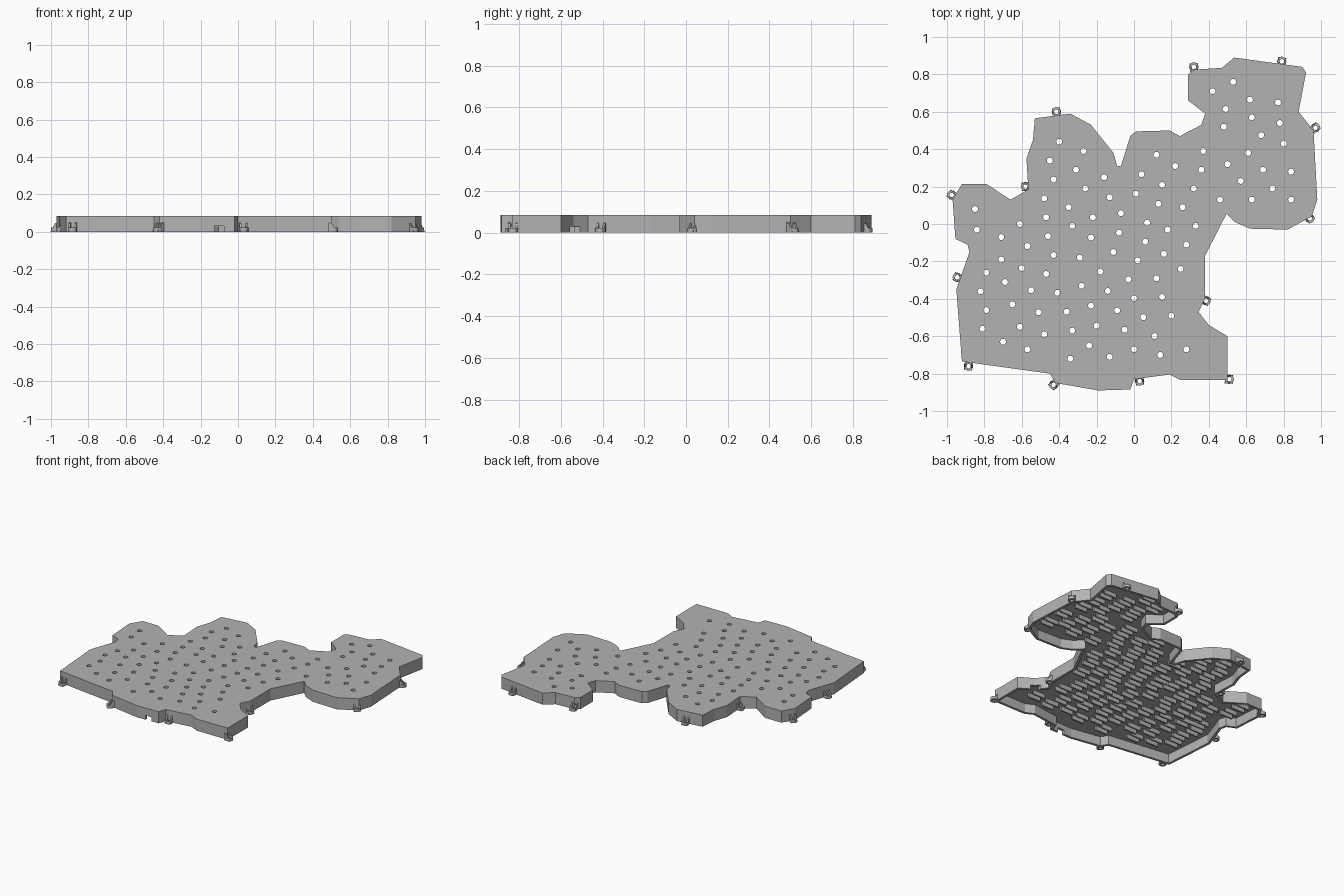
import bpy
import bmesh
import math
from mathutils import Vector, Matrix
from mathutils.geometry import intersect_point_line

default_cube = bpy.data.objects.get("Cube")
if default_cube:
    bpy.data.objects.remove(default_cube, do_unlink=True)

TOP, PLATE, WALL = 0.085, 0.018, 0.018
HOLE_RADIUS = 0.016

grey = bpy.data.materials.new("plain grey")
grey.use_nodes = True
colour = (0.45, 0.45, 0.45, 1)
grey.diffuse_color = colour
grey.node_tree.nodes["Principled BSDF"].inputs["Base Color"].default_value = colour

# Outline of the panel, counter-clockwise, in hundredths
outline = [Vector(p) / 100 for p in (
    (-92, -73.5), (-45, -80), (-42, -85), (-19, -89), (-2, -88.5), (0, -83),
    (19, -80.5), (25, -83.5), (50, -83.5), (50, -60), (40, -54), (34.5, -47),
    (38, -40), (38, -17), (49.5, 5.5), (54, 1), (62, -2.5), (82, -3), (95, 4),
    (98, 13), (96, 50), (88, 60), (92, 81), (90, 84), (53.5, 89), (47, 83.5),
    (32, 82.5), (29, 80), (29, 66), (38, 59), (36, 53), (24.5, 47), (19, 50),
    (1, 49.5), (-2, 47), (-7, 31), (-9, 31), (-11, 38), (-23, 53), (-34, 59),
    (-53, 56.5), (-54, 45), (-57.5, 35), (-56.5, 18.5), (-66, 13), (-79, 21.5),
    (-92, 21.5), (-97, 13), (-95.5, -8), (-89, -11), (-88, -15), (-95, -35))]

# Columns of holes: first y, last y, then the x of each hole on the way
columns = [
    (39, -11, (37, 36, 32, 26, 33, 28)),
    (-24, -67, (25, 28)),
    (31, -70, (22, 15, 13, 7, 6, 2, -3, 0, 5, 11, 14)),
    (37, -67, (12, 4, 1, -7, -8, -11, -18, -14, -9, -5, 0)),
    (-3, -29, (18, 16, 12)),
    (-39, -49, (15, 20)),
    (25, -18, (-16, -13, -22, -23, -29)),
    (-33, -65, (-28, -23, -20, -24)),
    (-71, -72, (-13, -34)),
    (39, -1, (-27, -31, -26, -35, -33)),
    (44, -57, (-40, -45, -43, -48, -47, -46, -43, -47, -41, -36, -33)),
    (0, -59, (-61, -57, -60, -55, -51, -48)),
    (-7, -67, (-71, -71, -69, -65, -61, -57)),
    (8, -3, (-85, -84)),
    (-26, -56, (-79, -82, -79, -81)),
    (-63, -63, (-70,)),
    (71, 52, (42, 49, 48)),
    (32, 13, (50, 46)),
    (76, 38, (53, 62, 63, 68, 61)),
    (65, 43, (77, 78, 80)),
    (28, 13, (84, 84)),
    (23, 13, (57, 63)),
    (29, 19, (69, 74)),
]
holes = []
for first, last, xs in columns:
    for i, x in enumerate(xs):
        t = i / max(1, len(xs) - 1)
        holes.append(Vector((x, first + (last - first) * t)) / 100)

# Edge clips around the outside
clips = [Vector(p) / 100 for p in (
    (32, 84), (79, 87), (97, 51.5), (94, 3), (38.5, -41), (51, -83),
    (3, -84), (-43, -86), (-88.5, -76), (-94.5, -28.5), (-97.5, 15.5),
    (-58, 20), (-41.5, 60))]


def circle(centre, radius, sides):
    """Points of a regular polygon."""
    return [centre + radius * Vector((math.cos(a), math.sin(a)))
            for a in (math.tau * k / sides for k in range(sides))]


def inset(points, distance):
    """Mitred inner offset of a counter-clockwise loop."""
    result = []
    for i, p in enumerate(points):
        before = (p - points[i - 1]).normalized()
        after = (points[(i + 1) % len(points)] - p).normalized()
        n1 = Vector((-before.y, before.x))
        n2 = Vector((-after.y, after.x))
        mitre = (n1 + n2).normalized()
        result.append(p + mitre * distance / max(0.5, mitre.dot(n1)))
    return result


def finish(name, mesh):
    mesh.materials.clear()
    mesh.materials.append(grey)
    obj = bpy.data.objects.new(name, mesh)
    bpy.context.collection.objects.link(obj)
    return obj


def slab(name, loops, bottom, top):
    """Solid slab between two heights; inner loops become openings."""
    curve = bpy.data.curves.new(name, 'CURVE')
    curve.dimensions = '2D'
    curve.fill_mode = 'BOTH'
    curve.extrude = (top - bottom) / 2
    for loop in loops:
        spline = curve.splines.new('POLY')
        spline.points.add(len(loop) - 1)
        for point, p in zip(spline.points, loop):
            point.co = (p.x, p.y, 0, 1)
        spline.use_cyclic_u = True
    helper = bpy.data.objects.new(name + " helper", curve)
    bpy.context.collection.objects.link(helper)
    graph = bpy.context.evaluated_depsgraph_get()
    mesh = bpy.data.meshes.new_from_object(helper.evaluated_get(graph))
    bpy.data.objects.remove(helper, do_unlink=True)
    bm = bmesh.new()
    bm.from_mesh(mesh)
    bmesh.ops.remove_doubles(bm, verts=bm.verts, dist=0.0001)
    bmesh.ops.translate(bm, verts=bm.verts, vec=(0, 0, (top + bottom) / 2))
    bmesh.ops.recalc_face_normals(bm, faces=bm.faces)
    for face in bm.faces:
        face.smooth = False
    bm.to_mesh(mesh)
    bm.free()
    return finish(name, mesh)


def add_box(bm, centre, size):
    matrix = Matrix.Translation(centre) @ Matrix.Diagonal((*size, 1))
    bmesh.ops.create_cube(bm, size=1, matrix=matrix)


# Perforated top plate and the rim wall below it
slab("top_plate", [outline] + [circle(h, HOLE_RADIUS, 12) for h in holes],
     TOP - PLATE, TOP)
rim = slab("rim_wall", [outline, inset(outline, WALL)], 0, TOP - PLATE)

# Small cable notches in the lower edge of the rim
bm = bmesh.new()
for x, y in ((-0.10, -0.89), (0.40, -0.54)):
    add_box(bm, (x, y, 0), (0.05, 0.08, 0.06))
cutter_mesh = bpy.data.meshes.new("notch_cutter")
bm.to_mesh(cutter_mesh)
bm.free()
cutter = finish("notch_cutter", cutter_mesh)
cutter.hide_render = True
cut = rim.modifiers.new("notches", 'BOOLEAN')
cut.operation = 'DIFFERENCE'
cut.solver = 'EXACT'
cut.object = cutter
bpy.context.view_layer.objects.active = rim
bpy.ops.object.modifier_apply(modifier=cut.name)
bpy.data.objects.remove(cutter, do_unlink=True)

# Pairs of holder ribs under every hole
bm = bmesh.new()
for hole in holes:
    for side in (-1, 1):
        add_box(bm, (hole.x, hole.y + side * 0.024, TOP - PLATE - 0.015),
                (0.1, 0.012, 0.032))
ribs = bpy.data.meshes.new("holder_ribs")
bm.to_mesh(ribs)
bm.free()
finish("holder_ribs", ribs)


def nearest_on_outline(p):
    best = None
    for i, b in enumerate(outline):
        a = outline[i - 1]
        hit, t = intersect_point_line(p, a, b)
        q = a.lerp(b, min(1, max(0, t)))
        if best is None or (q - p).length < (best - p).length:
            best = q.copy()
    return best


def add_gusset(bm, centre, inward, side):
    """Sloping cheek from the clip ring up to the wall."""
    across = Vector((-inward.y, inward.x))
    profile = ((-0.02, 0), (0.025, 0), (0.025, 0.05), (0.008, 0.045))
    layers = []
    for shift in (0.012, 0.022):
        base = centre + across * side * shift
        layers.append([bm.verts.new((*(base + inward * r), z)) for r, z in profile])
    low, high = layers
    bm.faces.new(low)
    bm.faces.new(high[::-1])
    for i in range(len(profile)):
        bm.faces.new((low[i - 1], high[i - 1], high[i], low[i]))


# Clips: a flat ring with two cheeks
gussets = bmesh.new()
for number, centre in enumerate(clips):
    slab(f"clip_ring_{number + 1}",
         [circle(centre, 0.025, 16), circle(centre, 0.012, 16)], 0, 0.022)
    wall_point = nearest_on_outline(centre)
    inward = wall_point - centre
    middle = sum(holes, Vector((0, 0))) / len(holes)
    nearest_hole = min(holes, key=lambda h: (h - centre).length)
    if inward.length < 0.008:
        inward = nearest_hole - centre
    elif inward.dot(nearest_hole - centre) < 0:
        inward = -inward
    inward.normalize()
    for side in (-1, 1):
        add_gusset(gussets, centre, inward, side)
bmesh.ops.recalc_face_normals(gussets, faces=gussets.faces)
cheeks = bpy.data.meshes.new("clip_cheeks")
gussets.to_mesh(cheeks)
gussets.free()
finish("clip_cheeks", cheeks)
